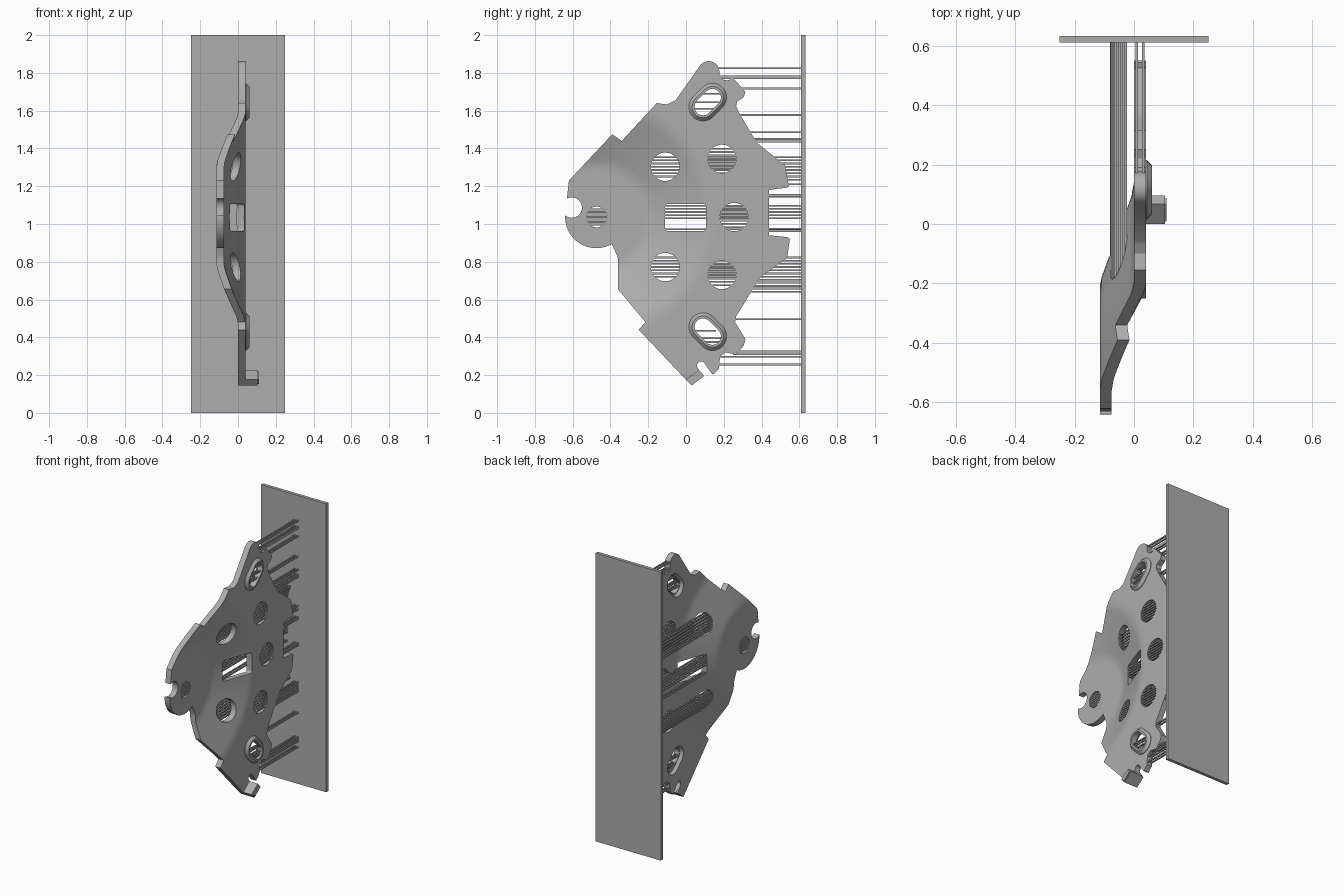
import bpy, bmesh, math
from mathutils import Matrix

if "Cube" in bpy.data.objects:
    bpy.data.objects.remove(bpy.data.objects["Cube"], do_unlink=True)

grey = bpy.data.materials.new("plain_grey")
grey.use_nodes = True
grey.diffuse_color = (0.42, 0.42, 0.42, 1)
grey.node_tree.nodes["Principled BSDF"].inputs["Base Color"].default_value = (0.42, 0.42, 0.42, 1)

DISH = (-0.48, 1.035)      # centre of the dished area (y, z)
THICK = 0.04
PANEL_Y = 0.61


def finish(bm, name):
    bmesh.ops.recalc_face_normals(bm, faces=bm.faces)
    mesh = bpy.data.meshes.new(name)
    bm.to_mesh(mesh)
    bm.free()
    mesh.materials.append(grey)
    obj = bpy.data.objects.new(name, mesh)
    bpy.context.collection.objects.link(obj)
    return obj


def loft(name, rings):
    """Solid through (x, [(y, z), ...]) rings, capped at both ends."""
    bm = bmesh.new()
    loops = [[bm.verts.new((x, y, z)) for y, z in pts] for x, pts in rings]
    n = len(loops[0])
    for a, b in zip(loops, loops[1:]):
        for i in range(n):
            j = (i + 1) % n
            bm.faces.new((a[i], a[j], b[j], b[i]))
    bm.faces.new(loops[0])
    bm.faces.new(loops[-1])
    return finish(bm, name)


def prism(name, pts, x0=-0.3, x1=0.3):
    return loft(name, [(x0, pts), (x1, pts)])


def arc(c, r, a0, a1, n=12):
    angles = [math.radians(a0 + (a1 - a0) * i / n) for i in range(n + 1)]
    return [(c[0] + r * math.cos(a), c[1] + r * math.sin(a)) for a in angles]


def circle(c, r, n=48):
    return arc(c, r, 0, 360, n)[:-1]


def stadium(a, b, r):
    d = math.degrees(math.atan2(b[1] - a[1], b[0] - a[0]))
    return arc(b, r, d - 90, d + 90) + arc(a, r, d + 90, d + 270)


def boolean(obj, tool, operation):
    mod = obj.modifiers.new("bool", "BOOLEAN")
    mod.operation, mod.object, mod.solver = operation, tool, "EXACT"
    bpy.context.view_layer.objects.active = obj
    bpy.ops.object.modifier_apply(modifier=mod.name)
    bpy.data.objects.remove(tool, do_unlink=True)


# Dished sheet: flat disc, cone and flat flange, revolved about x
back = [(0.25, -0.115), (0.27, -0.115), (0.3, -0.109), (0.32, -0.102), (0.56, -0.015),
        (0.58, -0.008), (0.62, 0), (0.65, 0), (1.4, 0)]
profile = back + [(r, x + THICK) for r, x in reversed(back)]
plate = loft("bracket_plate", [(x, circle(DISH, r, 96)) for r, x in profile])

# Outline of the plate in y and z, clockwise from the top lobe
outline = arc((0.12, 1.805), 0.057, 150, 0)
outline += [(0.177, 1.785), (0.19, 1.765), (0.22, 1.76), (0.25, 1.772), (0.315, 1.70),
            (0.305, 1.67), (0.272, 1.65), (0.265, 1.625), (0.28, 1.59), (0.375, 1.43),
            (0.525, 1.31), (0.545, 1.2), (0.535, 1.193), (0.44, 1.18), (0.44, 0.94),
            (0.54, 0.93), (0.55, 0.92), (0.535, 0.82), (0.39, 0.715), (0.265, 0.51),
            (0.26, 0.48), (0.315, 0.39), (0.305, 0.355), (0.265, 0.31), (0.21, 0.32),
            (0.18, 0.3), (0.175, 0.235), (0.145, 0.205), (0.1, 0.2), (0.03, 0.145),
            (0, 0.175), (-0.25, 0.44), (-0.215, 0.48), (-0.36, 0.655), (-0.36, 0.82)]
outline += arc((-0.475, 1.037), 0.165, -60, -180, 20)
outline += [(-0.627, 1.165), (-0.62, 1.23), (-0.39, 1.475), (-0.34, 1.44), (-0.155, 1.64),
            (-0.1, 1.633), (-0.055, 1.655)]
boolean(plate, prism("outline_cutter", outline), "INTERSECT")

# Raised rims on the front of the slots, dimples on the back
slots = [((0.09, 1.62), (0.14, 1.67)), ((0.09, 0.455), (0.14, 0.405))]
for a, b in slots:
    rim = loft("rim", [(0.02, stadium(a, b, 0.075)), (0.043, stadium(a, b, 0.075)),
                       (0.06, stadium(a, b, 0.058))])
    boolean(plate, rim, "UNION")
    dimple = loft("dimple", [(-0.01, stadium(a, b, 0.07)), (0.02, stadium(a, b, 0.05))])
    boolean(plate, dimple, "DIFFERENCE")

# Holes, slots, window and edge notches
dish_holes = [(-0.11, 1.303), (-0.11, 0.772)]
flat_holes = [(0.19, 1.345), (0.19, 0.73), (0.255, 1.037)]
lobe_hole = (-0.473, 1.037)
cuts = [circle(c, 0.075) for c in dish_holes + flat_holes]
cuts += [circle(lobe_hole, 0.055), circle((-0.605, 1.087), 0.054)]
cuts += [stadium(a, b, 0.045) for a, b in slots]
cuts += [stadium((0.08, 0.25), (0.15, 0.15), 0.022)]
window = []
for y, z, a in ((0.09, 1.092, 0), (-0.095, 1.092, 90), (-0.095, 0.978, 180), (0.09, 0.978, 270)):
    window += arc((y, z), 0.015, a, a + 90, 4)
for pts in cuts + [window]:
    boolean(plate, prism("hole_cutter", pts), "DIFFERENCE")

# Bent tab at the lower tip
tab = prism("bent_tab", [(0, 0.177), (0.03, 0.145), (0.096, 0.196), (0.068, 0.228)], 0.01, 0.11)
for edge_x in (0.11,):
    bm = bmesh.new()
    bm.from_mesh(tab.data)
    edges = [e for e in bm.edges if all(abs(v.co.x - edge_x) < 0.001 for v in e.verts)]
    bmesh.ops.bevel(bm, geom=edges, offset=0.006, segments=2, affect="EDGES")
    bm.to_mesh(tab.data)
    bm.free()

# Thin support rods running along y
rods = bmesh.new()


def rod(x, z, y0, y1=PANEL_Y + 0.005, w=0.009):
    size = Matrix.Diagonal((w, y1 - y0, w, 1))
    bmesh.ops.create_cube(rods, size=1, matrix=Matrix.Translation((x, (y0 + y1) / 2, z)) @ size)


def sheet_x(y, z):
    r = math.hypot(y - DISH[0], z - DISH[1])
    return -0.115 * (1 - min(max((r - 0.28) / 0.33, 0), 1))


# Bundles from the sloped holes and the window reach the panel
for cy, cz in dish_holes:
    for i in range(-3, 4):
        dz = i * 0.017
        y = cy - math.sqrt(0.075 ** 2 - dz ** 2) - 0.004
        for dx in (0.008, 0.03):
            rod(sheet_x(y, cz + dz) + dx, cz + dz, y)
for z in (0.972, 1.03, 1.047, 1.064, 1.08, 1.097):
    for dx in (0.008, 0.03):
        rod(sheet_x(-0.11, z) + dx, z, -0.114)

# Bundles inside the flat holes span wall to wall
for (cy, cz), r in [(c, 0.075) for c in flat_holes] + [(lobe_hole, 0.055)]:
    for i in range(-3, 4):
        dz = i * r * 0.24
        half = math.sqrt(r ** 2 - dz ** 2) + 0.003
        for dx in (0.008, 0.032):
            rod(sheet_x(cy, cz) + dx, cz + dz, cy - half, cy + half)
for z, y0, y1 in ((1.69, 0.09, 0.19), (1.645, 0.05, 0.185), (1.61, 0.04, 0.15),
                  (0.435, 0.04, 0.16), (0.395, 0.07, 0.19), (0.375, 0.09, 0.18)):
    for x in (0.025, 0.045):
        rod(x, z, y0, y1)

# Rods from the outer edge to the panel
for z, y in ((1.825, 0.16), (1.782, 0.165), (1.773, 0.17), (1.717, 0.28), (1.577, 0.27),
             (1.485, 0.32), (1.45, 0.35), (1.437, 0.35), (1.235, 0.52), (1.21, 0.53),
             (1.155, 0.43), (1.145, 0.43), (0.975, 0.43), (0.962, 0.43), (0.705, 0.36),
             (0.69, 0.36), (0.672, 0.35), (0.658, 0.34), (0.642, 0.33), (0.495, 0.25),
             (0.325, 0.27), (0.31, 0.25), (0.297, 0.17), (0.256, 0.165)):
    for x in (0.009, 0.031):
        rod(x, z, y)
finish(rods, "support_rods")

# Back panel
bm = bmesh.new()
bmesh.ops.create_cube(bm, size=1, matrix=Matrix.Translation((0, PANEL_Y + 0.011, 1))
                      @ Matrix.Diagonal((0.5, 0.022, 2, 1)))
finish(bm, "back_panel")

# Smooth shading on the curved plate, keeping cut edges sharp
bpy.ops.object.select_all(action="DESELECT")
plate.select_set(True)
bpy.context.view_layer.objects.active = plate
bpy.ops.object.shade_smooth_by_angle(angle=math.radians(30))
